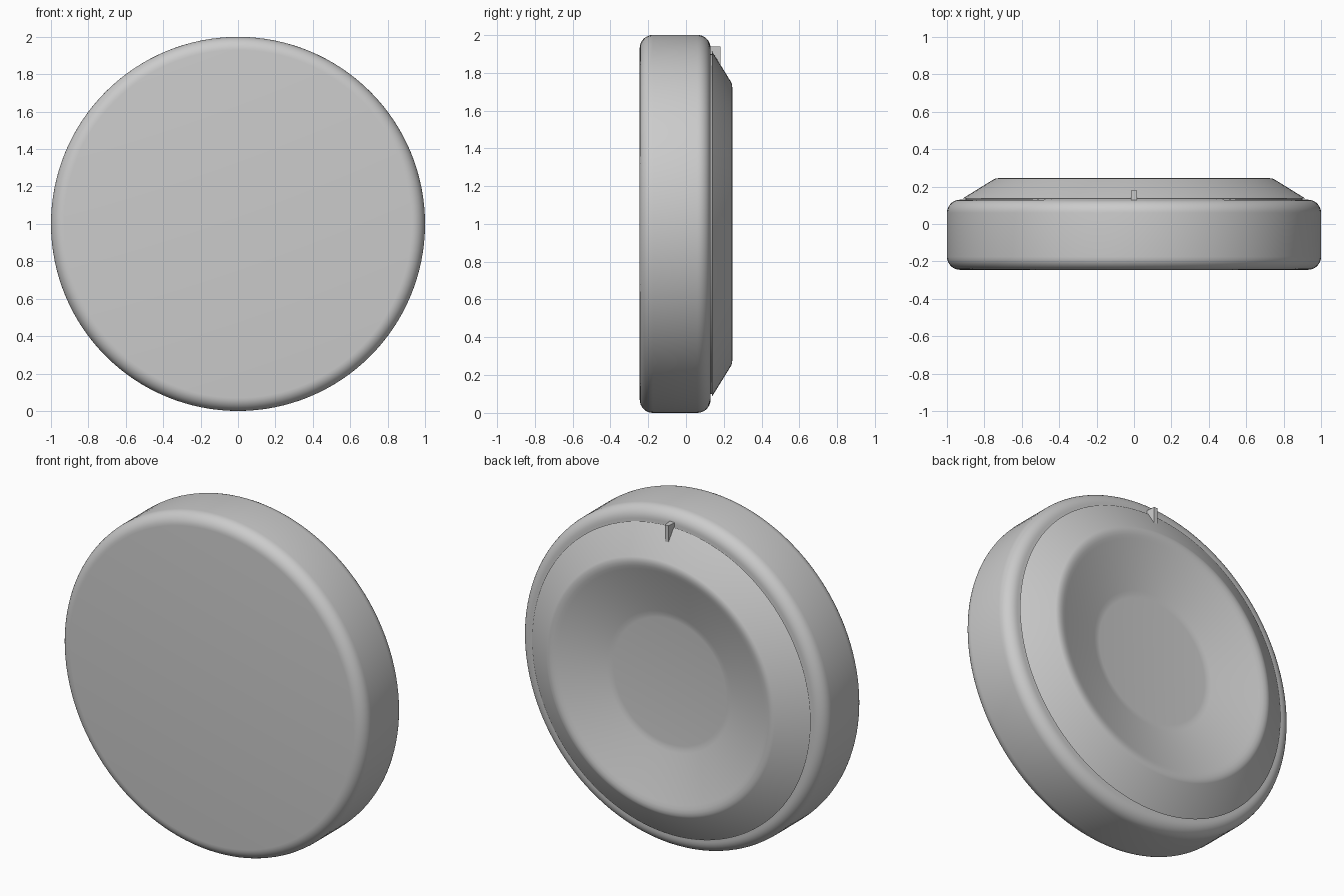
import bpy, bmesh
from math import sin, cos, pi, radians

cube = bpy.data.objects.get("Cube")
if cube:
    bpy.data.objects.remove(cube, do_unlink=True)

grey = bpy.data.materials.new("light grey")
grey.use_nodes = True
COLOUR = (0.6, 0.6, 0.6, 1)
grey.diffuse_color = COLOUR
grey.node_tree.nodes["Principled BSDF"].inputs["Base Color"].default_value = COLOUR


def finish(name, bm, angle=None):
    bmesh.ops.recalc_face_normals(bm, faces=bm.faces)
    mesh = bpy.data.meshes.new(name)
    bm.to_mesh(mesh)
    bm.free()
    mesh.materials.append(grey)
    ob = bpy.data.objects.new(name, mesh)
    bpy.context.collection.objects.link(ob)
    if angle:
        bpy.ops.object.select_all(action='DESELECT')
        ob.select_set(True)
        bpy.context.view_layer.objects.active = ob
        bpy.ops.object.shade_smooth_by_angle(angle=radians(angle))
    return ob


def lathe(name, profile, sides=128):
    """Revolve (radius, y) points about the y axis at z = 1; cap both ends."""
    bm = bmesh.new()
    rings = []
    for r, y in profile:
        turns = [2 * pi * i / sides for i in range(sides)]
        rings.append([bm.verts.new((r * sin(t), y, 1 + r * cos(t))) for t in turns])
    for a, b in zip(rings, rings[1:]):
        for i in range(sides):
            j = (i + 1) % sides
            bm.faces.new((a[i], a[j], b[j], b[i]))
    bm.faces.new(rings[0])
    bm.faces.new(rings[-1])
    return finish(name, bm, 40)


def arc(r, y, radius, start, end, steps=8):
    angles = [radians(start + (end - start) * k / steps) for k in range(steps + 1)]
    return [(r + radius * cos(a), y + radius * sin(a)) for a in angles]


# Thick disc with rounded edges
lathe("body", arc(0.93, -0.175, 0.07, -90, 0) + arc(0.93, 0.06, 0.07, 0, 90))

# Short neck leaving a thin groove behind the body
lathe("neck", [(0.9, 0.12), (0.9, 0.145)])

# Sloped back ring with a rounded ridge and a shallow dish
lathe("back_dish", [(0.9, 0.137), (0.915, 0.137), (0.75, 0.239), (0.738, 0.244),
                    (0.72, 0.245), (0.70, 0.242), (0.68, 0.235),
                    (0.41, 0.157), (0.39, 0.152), (0.37, 0.15)])

# Small tapered marker at the top of the back
bm = bmesh.new()
bmesh.ops.create_cube(bm, size=1)
for v in bm.verts:
    back = v.co.y > 0
    v.co.x *= 0.024 if back else 0.034
    v.co.y = 0.182 if back else 0.12
    v.co.z = 1.94 if v.co.z > 0 else 1.82
finish("top_marker", bm)
